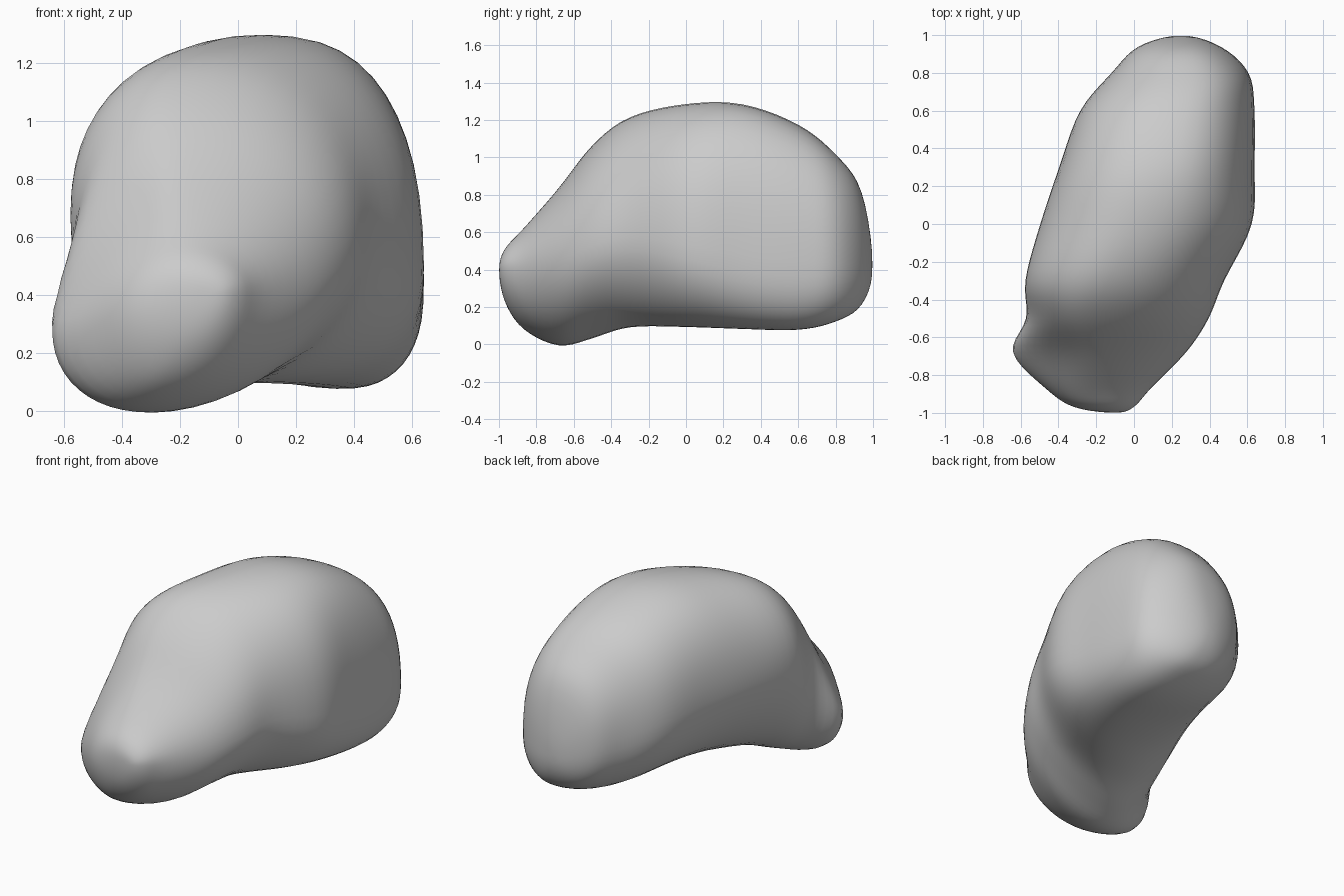
import bpy
import bmesh
import math
from mathutils import Vector

SEGMENTS = 48      # points around each cross-section
STEPS = 5          # rings between neighbouring sections

# Remove the default cube
default_cube = bpy.data.objects.get("Cube")
if default_cube:
    bpy.data.objects.remove(default_cube, do_unlink=True)

# Cross-sections from snout to rear:
# y, x low, x high, z low, z high, x of crest, x of keel, z of low side, z of high side,
# then corner exponents: upper high, upper low, lower low, lower high side
# (below 1 is boxy, 1 is round, 2 is a straight chamfer)
sections = [
    (-.97, -.32, .00, .23, .51, -.15, -.18, .36, .41, 1, 1, 1, 1),
    (-.87, -.47, .09, .08, .62, -.19, -.27, .32, .41, 1, 1.1, 1, 1),
    (-.68, -.65, .28, -.01, .84, -.23, -.30, .28, .45, .95, 1.45, .9, 1.08),
    (-.50, -.57, .40, .03, 1.07, -.22, -.22, .48, .52, .92, .97, .9, 1.1),
    (-.30, -.58, .48, .09, 1.22, -.15, -.04, .72, .56, .88, .97, .88, 1.08),
    (.00, -.50, .63, .09, 1.29, .02, .17, .70, .51, .84, .92, 1.05, .95),
    (.30, -.40, .64, .08, 1.29, .13, .30, .67, .45, .8, .86, 1.05, .84),
    (.60, -.29, .64, .075, 1.18, .20, .36, .62, .42, .82, .86, 1, .82),
    (.80, -.12, .61, .12, 1.02, .26, .35, .55, .42, .86, .86, .9, .86),
    (.94, .02, .46, .21, .82, .26, .30, .50, .42, .9, .9, .9, .9),
]
snout_tip = Vector((-.10, -1, .40))
rear_tip = Vector((.25, 1, .42))


def section_ring(y, x_low, x_high, z_low, z_high, crest, keel, z_left, z_right, *corners):
    """Closed outline of four rounded quarters meeting at the extremes."""
    ring = []
    for i in range(SEGMENTS):
        angle = math.tau * i / SEGMENTS
        c, s = math.cos(angle), math.sin(angle)
        power = corners[4 * i // SEGMENTS]
        middle_x = crest if s >= 0 else keel
        middle_z = z_right if c >= 0 else z_left
        side = x_high if c >= 0 else x_low
        end = z_high if s >= 0 else z_low
        x = middle_x + (side - middle_x) * abs(c) ** power
        z = middle_z + (end - middle_z) * abs(s) ** power
        ring.append(Vector((x, y, z)))
    return ring


def across(ring):
    """The same ring turned half round, so that curves run smoothly over a tip."""
    half = SEGMENTS // 2
    return ring[half:] + ring[:half]


def spline(a, b, c, d, t):
    return 0.5 * (2 * b + (c - a) * t + (2 * a - 5 * b + 4 * c - d) * t ** 2
                  + (3 * b - a - 3 * c + d) * t ** 3)


def loft_body(name, material):
    rings = [section_ring(*row) for row in sections]
    keys = [across(rings[0]), [snout_tip] * SEGMENTS, *rings,
            [rear_tip] * SEGMENTS, across(rings[-1])]

    bm = bmesh.new()
    loops = []
    for k in range(1, len(keys) - 2):
        for step in range(STEPS):
            t = step / STEPS
            if k == 1 and step == 0:
                continue
            loops.append([bm.verts.new(spline(*points, t))
                          for points in zip(*keys[k - 1:k + 3])])

    # Skin between neighbouring rings
    for first, second in zip(loops, loops[1:]):
        for i in range(SEGMENTS):
            j = (i + 1) % SEGMENTS
            bm.faces.new((first[i], first[j], second[j], second[i]))

    # Close both ends with a fan
    for tip, loop in ((snout_tip, loops[0]), (rear_tip, loops[-1])):
        pole = bm.verts.new(tip)
        for i in range(SEGMENTS):
            bm.faces.new((pole, loop[i], loop[(i + 1) % SEGMENTS]))

    # Relax the creases where the quarters meet
    for _ in range(4):
        bmesh.ops.smooth_vert(bm, verts=bm.verts, factor=0.4,
                              use_axis_x=True, use_axis_y=True, use_axis_z=True)
    bmesh.ops.recalc_face_normals(bm, faces=bm.faces)
    for face in bm.faces:
        face.smooth = True

    mesh = bpy.data.meshes.new(name)
    bm.to_mesh(mesh)
    bm.free()
    mesh.materials.append(material)
    body = bpy.data.objects.new(name, mesh)
    bpy.context.collection.objects.link(body)
    return body


# Plain grey surface
grey = bpy.data.materials.new("plain_grey")
grey.use_nodes = True
colour = (0.6, 0.6, 0.6, 1)
grey.diffuse_color = colour
grey.node_tree.nodes["Principled BSDF"].inputs["Base Color"].default_value = colour

# Rounded lump with a low snout
loft_body("rounded_body", grey)
